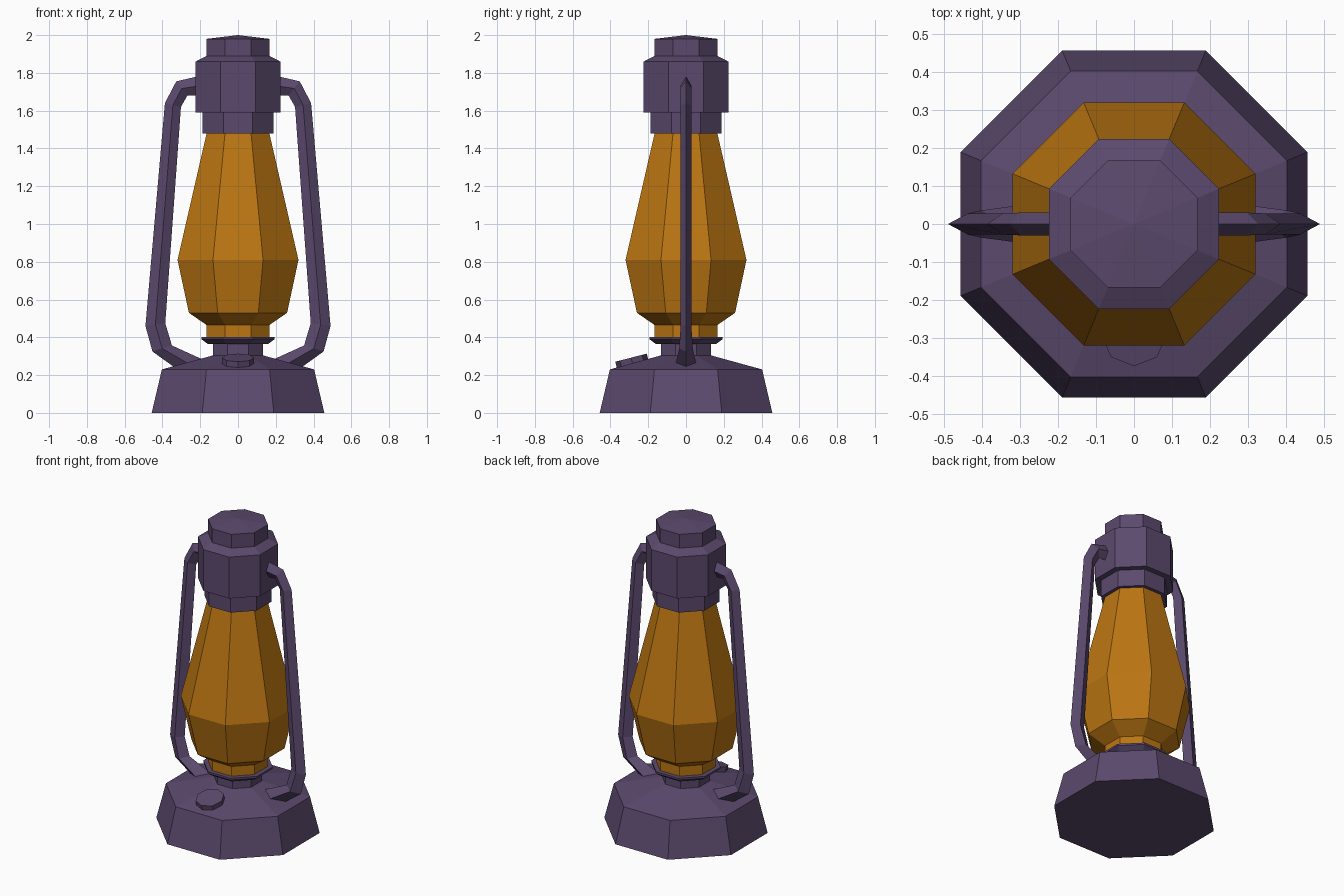
import bpy, bmesh, math
from mathutils import Vector, Matrix

if "Cube" in bpy.data.objects:
    bpy.data.objects.remove(bpy.data.objects["Cube"])


def material(name, rgb):
    m = bpy.data.materials.new(name)
    m.diffuse_color = (*rgb, 1)
    m.use_nodes = True
    m.node_tree.nodes["Principled BSDF"].inputs["Base Color"].default_value = m.diffuse_color
    return m


PURPLE = material("purple metal", (0.105, 0.068, 0.155))
AMBER = material("amber glass", (0.50, 0.18, 0.006))


def make(name, rings, mat, matrix=Matrix()):
    """Skin a list of equal-sized point rings and close both ends."""
    bm = bmesh.new()
    loops = [[bm.verts.new(matrix @ Vector(p)) for p in r] for r in rings]
    n = len(loops[0])
    for a, b in zip(loops, loops[1:]):
        for i in range(n):
            j = (i + 1) % n
            bm.faces.new((a[i], a[j], b[j], b[i]))
    bm.faces.new(loops[0][::-1])
    bm.faces.new(loops[-1])
    bmesh.ops.remove_doubles(bm, verts=bm.verts, dist=1e-5)
    bmesh.ops.recalc_face_normals(bm, faces=bm.faces)
    me = bpy.data.meshes.new(name)
    bm.to_mesh(me)
    bm.free()
    me.materials.append(mat)
    ob = bpy.data.objects.new(name, me)
    bpy.context.collection.objects.link(ob)
    return ob


def octagon(r, z, flat=True):
    """Octagon; r is the distance to the flats, or to the corners if not flat."""
    off = math.pi / 8 if flat else 0
    rad = r / math.cos(math.pi / 8) if flat else r
    return [(rad * math.cos(off + i * math.pi / 4),
             rad * math.sin(off + i * math.pi / 4), z) for i in range(8)]


def lathe(name, profile, mat):
    return make(name, [octagon(r, z) for r, z in profile], mat)


# fuel tank, burner collar, glass, chimney
lathe("fuel_tank", [(.457, 0), (.403, .23), (.13, .305)], PURPLE)
lathe("burner_collar", [(.133, .29), (.133, .365), (.16, .365),
                        (.194, .39), (.194, .402)], PURPLE)
lathe("glass_globe", [(.166, .40), (.166, .465), (.26, .53),
                      (.32, .81), (.165, 1.485)], AMBER)
lathe("chimney_ring", [(.188, 1.48), (.188, 1.60)], PURPLE)
lathe("chimney", [(.224, 1.59), (.224, 1.86), (.167, 1.89),
                  (.167, 1.98), (.001, 2.0)], PURPLE)

# tilted filler cap on the front of the tank
tilt = Matrix.Translation((0, -.285, .268)) @ Matrix.Rotation(math.radians(14.5), 4, 'X')
make("filler_cap", [octagon(.086, -.025, False), octagon(.086, .025, False)], PURPLE, tilt)

# side tubes: outer point, inner point, half depth; diamond section
tube = [((.19, 1.787), (.19, 1.68), .03),
        ((.327, 1.755), (.268, 1.68), .03),
        ((.387, 1.64), (.302, 1.62), .028),
        ((.49, .46), (.385, .475), .028),
        ((.453, .325), (.35, .357), .036),
        ((.30, .215), (.17, .275), .058)]
for side, label in ((1, "right"), (-1, "left")):
    rings = []
    for (ox, oz), (ix, iz), d in tube:
        mx, mz = (ox + ix) / 2, (oz + iz) / 2
        rings.append([(side * ox, 0, oz), (side * mx, d, mz),
                      (side * ix, 0, iz), (side * mx, -d, mz)])
    make(label + "_side_tube", rings, PURPLE)
